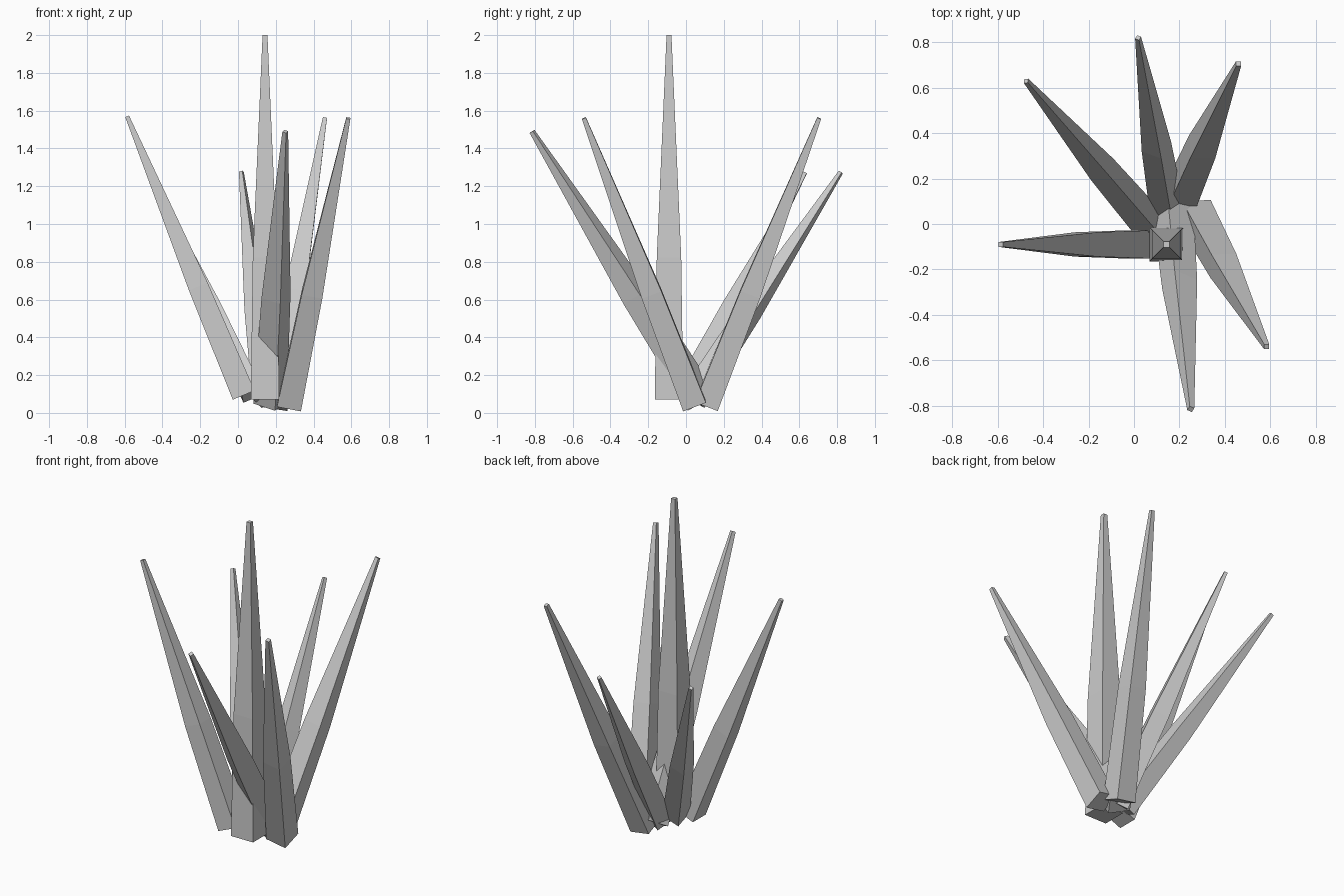
import bpy, bmesh
from math import radians
from mathutils import Vector, Quaternion

if "Cube" in bpy.data.objects:
    bpy.data.objects.remove(bpy.data.objects["Cube"])

# blade profile relative to length: (fraction along, half width)
PROFILE = [(0.0, 0.039), (0.39, 0.0335), (1.0, 0.0067)]


def blade(name, base, tip, roll=0):
    base, tip = Vector(base), Vector(tip)
    axis = tip - base
    length = axis.length
    rot = Vector((0, 0, 1)).rotation_difference(axis) @ Quaternion((0, 0, 1), radians(roll))
    bm = bmesh.new()
    rings = []
    for t, h in PROFILE:
        rings.append([bm.verts.new(base + rot @ (Vector((sx * h, sy * h, t)) * length))
                      for sx, sy in ((-1, -1), (1, -1), (1, 1), (-1, 1))])
    for a, b in zip(rings, rings[1:]):
        for i in range(4):
            j = (i + 1) % 4
            bm.faces.new((a[i], a[j], b[j], b[i]))
    bm.faces.new(rings[0][::-1])
    bm.faces.new(rings[-1])
    me = bpy.data.meshes.new(name)
    bm.to_mesh(me)
    bm.free()
    ob = bpy.data.objects.new(name, me)
    bpy.context.collection.objects.link(ob)


# upright central blade, then the leaning blades around it
blade("centre_blade", (0.143, -0.09, 0.07), (0.143, -0.09, 2.0))
blade("left_blade", (0.03, -0.09, 0.094), (-0.587, -0.09, 1.57))
blade("back_left_blade", (0.075, -0.01, 0.10), (-0.475, 0.63, 1.27))
blade("back_blade", (0.15, 0.035, 0.07), (0.018, 0.82, 1.275), -25)
blade("back_right_blade", (0.2, 0.11, 0.043), (0.46, 0.705, 1.56))
blade("front_right_blade", (0.272, 0.043, 0.043), (0.584, -0.54, 1.56))
blade("front_blade", (0.17, 0.085, 0.06), (0.25, -0.815, 1.49), -28)
